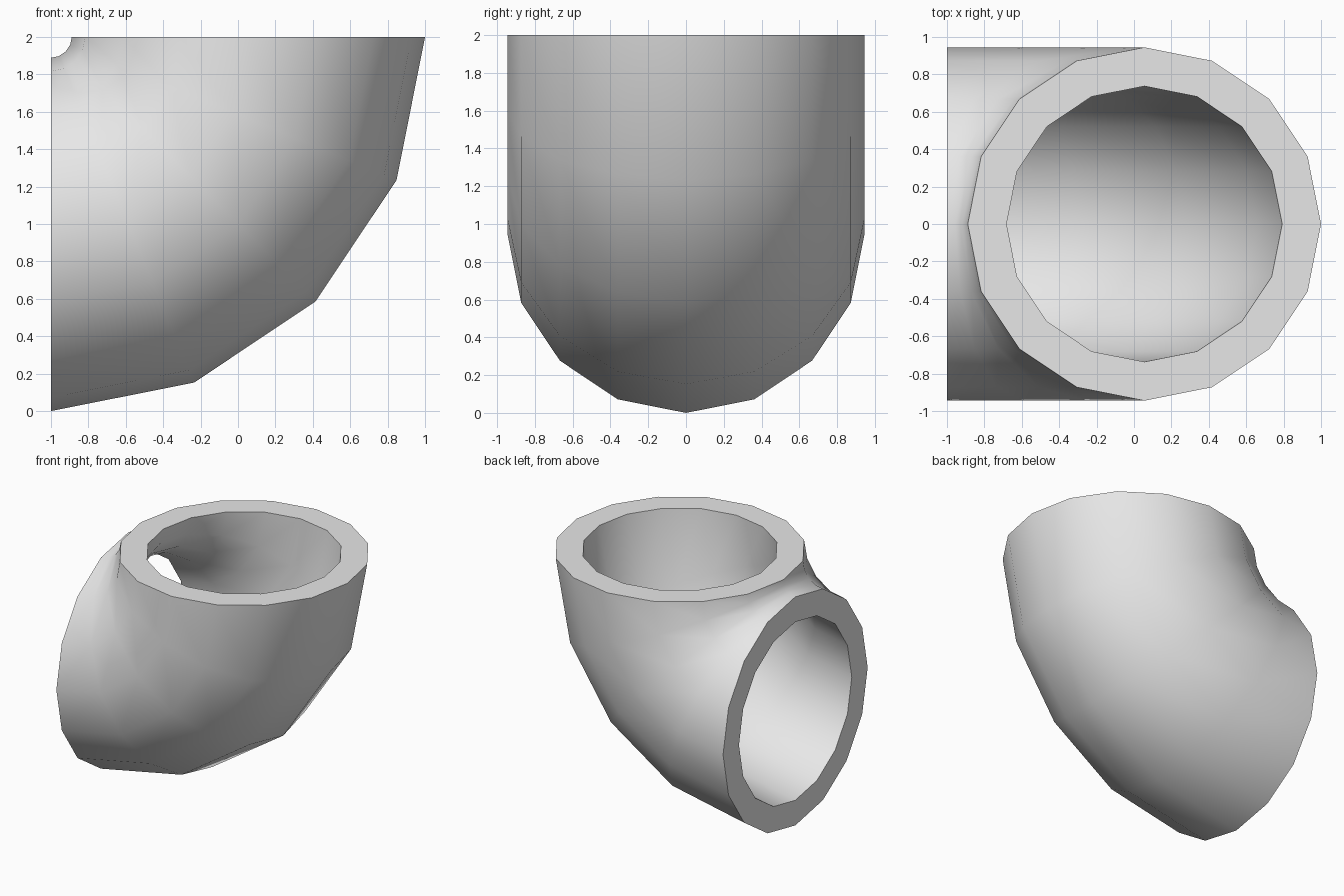
import bpy
import bmesh
from math import sin, cos, pi, radians

cube = bpy.data.objects.get("Cube")
if cube:
    bpy.data.objects.remove(cube, do_unlink=True)

SIDES = 16          # sides around the pipe
STEPS = 4           # segments along the bend
OUTER, INNER = 0.9445, 0.737
BEND = 2 - OUTER    # radius of the centre line
AXIS_X, AXIS_Z = -1, 2

# Plain grey material
grey = bpy.data.materials.new("plain grey")
grey.use_nodes = True
colour = (0.8, 0.8, 0.8, 1)
grey.diffuse_color = colour
grey.node_tree.nodes["Principled BSDF"].inputs["Base Color"].default_value = colour

bm = bmesh.new()


def ring(radius, turn):
    """One cross-section of the pipe, turned about the bend axis."""
    verts = []
    for i in range(SIDES):
        a = 2 * pi * i / SIDES
        reach = BEND + radius * cos(a)
        verts.append(bm.verts.new((AXIS_X + reach * cos(turn),
                                   radius * sin(a),
                                   AXIS_Z - reach * sin(turn))))
    return verts


def bridge(first, second):
    """Quads between two matching rings."""
    for i in range(SIDES):
        j = (i + 1) % SIDES
        bm.faces.new((first[i], first[j], second[j], second[i]))


# Outer and inner walls along the quarter bend
turns = [pi / 2 * s / STEPS for s in range(STEPS + 1)]
outer = [ring(OUTER, t) for t in turns]
inner = [ring(INNER, t) for t in turns]
for wall in (outer, inner):
    for a, b in zip(wall, wall[1:]):
        bridge(a, b)

# Flat rims at both open ends
bridge(outer[0], inner[0])
bridge(outer[-1], inner[-1])
bmesh.ops.recalc_face_normals(bm, faces=bm.faces)

mesh = bpy.data.meshes.new("pipe_elbow")
bm.to_mesh(mesh)
bm.free()
mesh.materials.append(grey)
elbow = bpy.data.objects.new("pipe_elbow", mesh)
bpy.context.collection.objects.link(elbow)

# Smooth walls, sharp rims
bpy.ops.object.select_all(action="DESELECT")
elbow.select_set(True)
bpy.context.view_layer.objects.active = elbow
bpy.ops.object.shade_smooth_by_angle(angle=radians(50))
